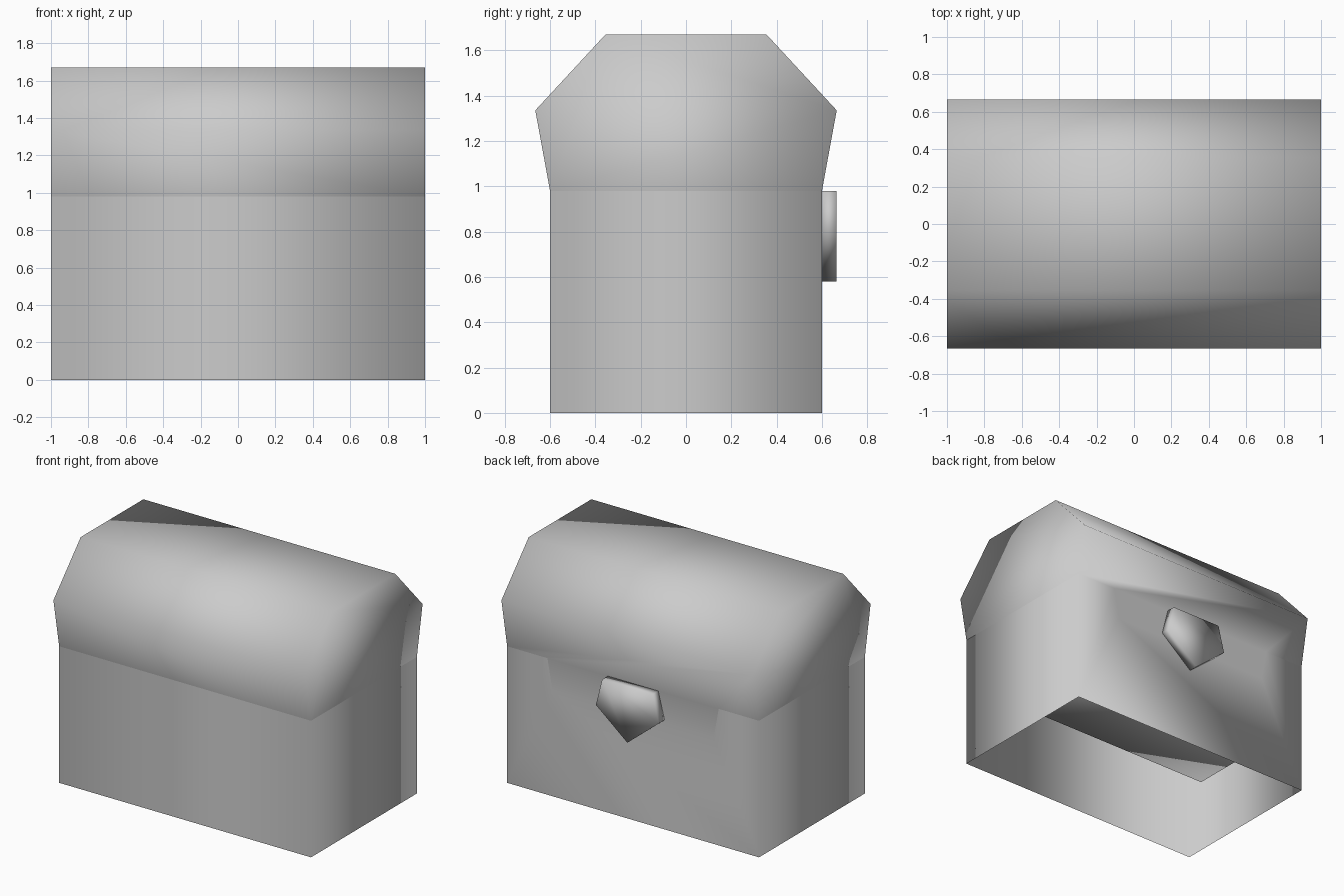
import bpy, bmesh

if "Cube" in bpy.data.objects:
    bpy.data.objects.remove(bpy.data.objects["Cube"])

RIM = 0.98            # height where lid meets body
HX, HY = 1.0, 0.6     # half length and half depth
NOTCH = [(0.68, RIM), (0.64, 0.76), (-0.64, 0.76), (-0.68, RIM)]


def make(name, polygons):
    """Build a smooth object from corner loops, welding shared corners."""
    bm = bmesh.new()
    for poly in polygons:
        bm.faces.new([bm.verts.new(p) for p in poly])
    bmesh.ops.remove_doubles(bm, verts=bm.verts[:], dist=1e-4)
    bmesh.ops.recalc_face_normals(bm, faces=bm.faces[:])
    mesh = bpy.data.meshes.new(name)
    bm.to_mesh(mesh)
    bm.free()
    mesh.shade_smooth()
    obj = bpy.data.objects.new(name, mesh)
    bpy.context.collection.objects.link(obj)
    return obj


def ring(x, y, z):
    return [(-x, -y, z), (x, -y, z), (x, y, z), (-x, y, z)]


def walls(lower, upper, sides):
    return [[lower[i], lower[(i + 1) % 4], upper[(i + 1) % 4], upper[i]] for i in sides]


# Body: open-bottomed box, the lock-side wall notched along its top
base, rim = ring(HX, HY, 0), ring(HX, HY, RIM)
notched = [(HX, HY, 0), (HX, HY, RIM)] + [(x, HY, z) for x, z in NOTCH]
notched += [(-HX, HY, RIM), (-HX, HY, 0)]
make("chest_body", walls(base, rim, (0, 1, 3)) + [notched])

# Inner tray: tapered cavity with a raised floor
floor = ring(0.9, 0.355, 0.45)
make("inner_tray", [floor] + walls(floor, rim, range(4)))

# Lid: faceted arch profile closed at both ends, with a flap filling the notch
half = [(HY, RIM), (0.665, 1.335), (0.355, 1.67)]
profile = half + [(-y, z) for y, z in reversed(half)]
lid = [[(x, y, z) for y, z in profile] for x in (-HX, HX)]
for i, ((y0, z0), (y1, z1)) in enumerate(zip(profile, profile[1:])):
    face = [(-HX, y0, z0), (-HX, y1, z1), (HX, y1, z1), (HX, y0, z0)]
    if i == 0:
        face += [(x, HY, z) for x, z in (NOTCH[0], NOTCH[3])]
    lid.append(face)
lid.append([(x, HY, z) for x, z in NOTCH])
make("lid", lid)

# Lock: pointed five-sided plate
outline = [(-0.2, RIM), (0.2, RIM), (0.25, 0.785), (0, 0.58), (-0.25, 0.785)]
back, front = ([(x, y, z) for x, z in outline] for y in (HY, 0.665))
sides = [[back[i], back[(i + 1) % 5], front[(i + 1) % 5], front[i]] for i in range(5)]
make("lock_plate", [front, back] + sides)
